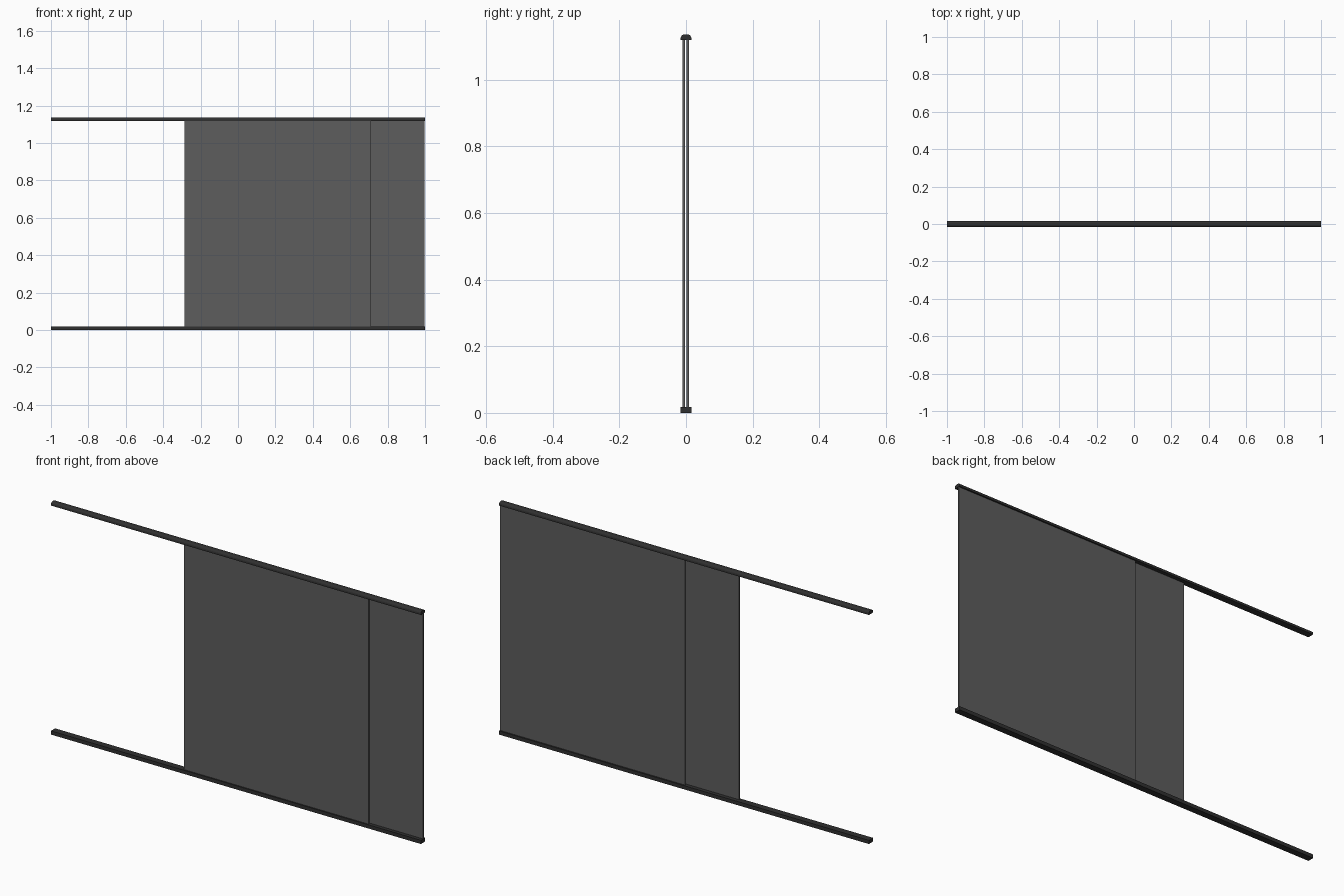
import bpy, bmesh, math

if "Cube" in bpy.data.objects:
    bpy.data.objects.remove(bpy.data.objects["Cube"])


def material(name, value):
    m = bpy.data.materials.new(name)
    m.diffuse_color = (value, value, value, 1)
    m.use_nodes = True
    m.node_tree.nodes["Principled BSDF"].inputs["Base Color"].default_value = m.diffuse_color
    return m


def extrude_x(name, profile, x0, x1, mat):
    """Extrude a (y, z) profile along x."""
    bm = bmesh.new()
    face = bm.faces.new([bm.verts.new((x0, y, z)) for y, z in profile])
    ext = bmesh.ops.extrude_face_region(bm, geom=[face], use_keep_orig=True)
    verts = [v for v in ext["geom"] if isinstance(v, bmesh.types.BMVert)]
    bmesh.ops.translate(bm, verts=verts, vec=(x1 - x0, 0, 0))
    bmesh.ops.recalc_face_normals(bm, faces=bm.faces)
    mesh = bpy.data.meshes.new(name)
    bm.to_mesh(mesh)
    bm.free()
    mesh.materials.append(mat)
    obj = bpy.data.objects.new(name, mesh)
    bpy.context.collection.objects.link(obj)
    return obj


def rect(y0, y1, z0, z1):
    return [(y0, z0), (y1, z0), (y1, z1), (y0, z1)]


frame = material("dark_frame", 0.03)
glass = material("tinted_glass", 0.11)

HALF = 0.016       # half depth of the rails
LOW, HIGH = 0.018, 1.119   # panel bottom and top
TOP = 1.136

# Bottom track
extrude_x("bottom_rail", rect(-HALF, HALF, 0, LOW), -1, 1, frame)

# Top rail with rounded upper corners
R = 0.011
profile = [(-HALF, HIGH), (HALF, HIGH)]
for cy, start in ((HALF - R, 0), (R - HALF, 90)):
    for i in range(5):
        a = math.radians(start + i * 22.5)
        profile.append((cy + R * math.cos(a), TOP - R + R * math.sin(a)))
extrude_x("top_rail", profile, -1, 1, frame)

# Two sliding panels, the front one partly open
extrude_x("front_panel", rect(-0.010, -0.003, LOW, HIGH), -0.285, 0.712, glass)
extrude_x("back_panel", rect(0.002, 0.009, LOW, HIGH), 0.0, 0.998, glass)
